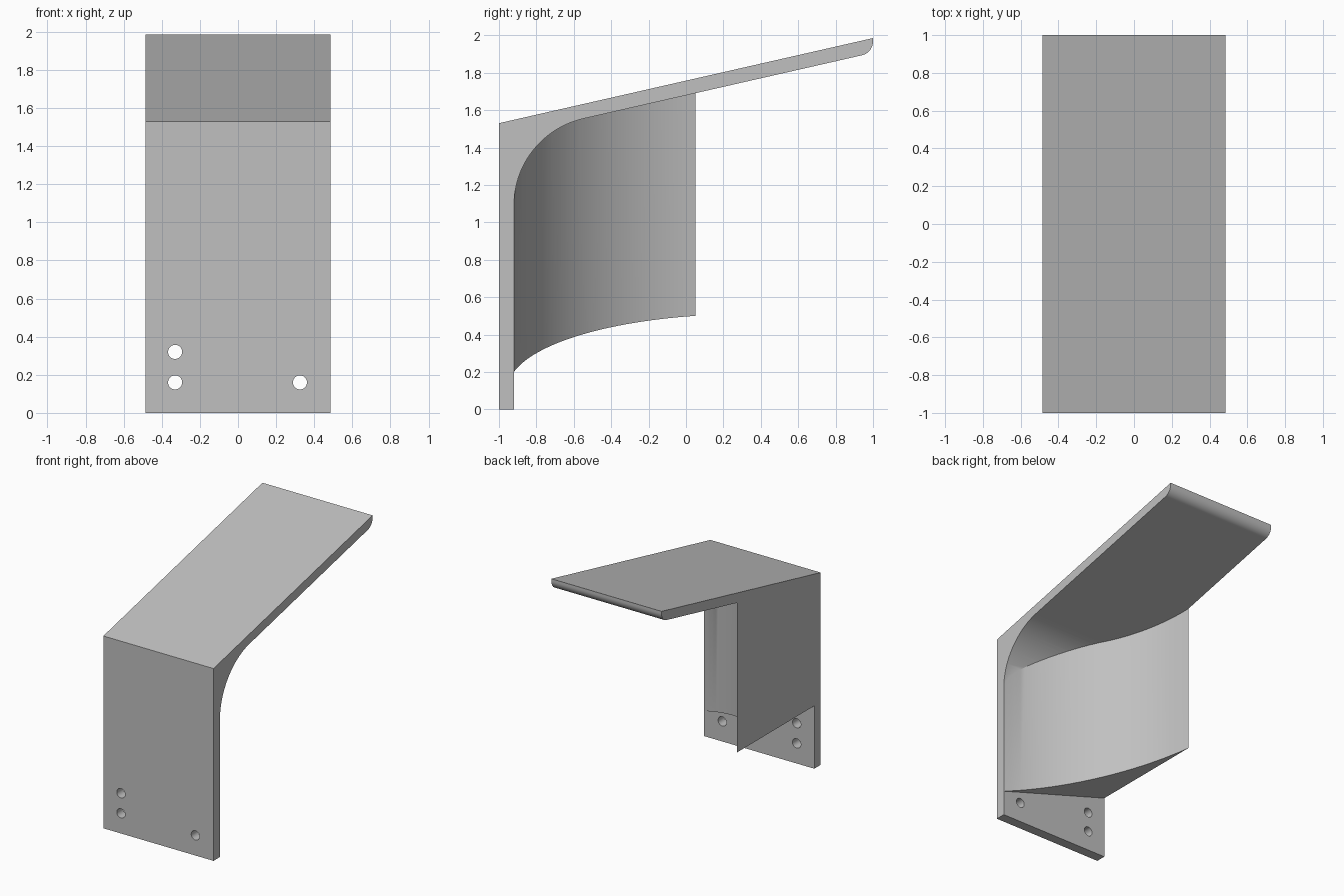
import bpy
import bmesh
from math import sin, cos, pi, atan, tan, radians
from mathutils import Vector

cube = bpy.data.objects.get("Cube")
if cube:
    bpy.data.objects.remove(cube, do_unlink=True)

HALF_W = 0.485
BACK = -0.92            # rear face of the upright plate
SLOPE = 0.2275          # rise of the sloping shelf
TILT = atan(SLOPE)


def top_z(y):
    return 1.7575 + SLOPE * y


def under_z(y):
    return 1.679 + SLOPE * y


def arc(cx, cy, r, a0, a1, n):
    return [(cx + r * cos(a0 + (a1 - a0) * i / n),
             cy + r * sin(a0 + (a1 - a0) * i / n)) for i in range(n + 1)]


def prism(name, lower, upper):
    """Closed solid between two matching loops of points."""
    bm = bmesh.new()
    a = [bm.verts.new(p) for p in lower]
    b = [bm.verts.new(p) for p in upper]
    bm.faces.new(a)
    bm.faces.new(b)
    for i in range(len(a)):
        j = (i + 1) % len(a)
        bm.faces.new((a[i], a[j], b[j], b[i]))
    bmesh.ops.recalc_face_normals(bm, faces=bm.faces)
    mesh = bpy.data.meshes.new(name)
    bm.to_mesh(mesh)
    bm.free()
    obj = bpy.data.objects.new(name, mesh)
    bpy.context.collection.objects.link(obj)
    return obj


def combine(target, other, operation):
    mod = target.modifiers.new(operation.title(), 'BOOLEAN')
    mod.operation = operation
    mod.solver = 'EXACT'
    mod.object = other
    bpy.context.view_layer.objects.active = target
    bpy.ops.object.modifier_apply(modifier=mod.name)
    bpy.data.objects.remove(other, do_unlink=True)


# Upright plate and shelf: one side profile (y, z) with inner fillet and round lip
half_turn = (pi / 2 - TILT) / 2
fillet_r, lip_r = 0.476, 0.077
fillet_z = under_z(BACK) - fillet_r * tan(half_turn)
lip_z = under_z(1) + lip_r * tan(half_turn)
profile = [(-1, 0), (BACK, 0)]
profile += arc(BACK + fillet_r, fillet_z, fillet_r, pi, pi / 2 + TILT, 24)
profile += arc(1 - lip_r, lip_z, lip_r, TILT - pi / 2, 0, 12)
profile += [(1, top_z(1)), (-1, top_z(-1))]
bracket = prism("bracket",
                [(-HALF_W, y, z) for y, z in profile],
                [(HALF_W, y, z) for y, z in profile])

# Curved gusset: flat on one side, hollow arc on the other, slanted underside
start, end = Vector((HALF_W, BACK)), Vector((-HALF_W, 0.05))
sag = 0.2
chord = (end - start).length
radius = (chord * chord / 4 + sag * sag) / (2 * sag)
out = Vector((1, 1)).normalized()
centre = (start + end) / 2 + out * (radius - sag)
ray0, ray1 = start - centre, end - centre
sweep = ray0.angle(ray1)
middle = radians(225)
plan = [(-HALF_W, -0.96), (HALF_W, -0.96), tuple(start)]
plan += arc(centre.x, centre.y, radius, middle + sweep / 2, middle - sweep / 2, 32)[1:-1]
plan += [tuple(end)]
gusset = prism("gusset",
               [(x, y, 0.35 - 0.15 * x / HALF_W) for x, y in plan],
               [(x, y, (top_z(y) + under_z(y)) / 2) for x, y in plan])
combine(bracket, gusset, 'UNION')

# Screw holes through the upright plate
for x, z in ((-0.33, 0.32), (-0.33, 0.16), (0.325, 0.16)):
    ring = arc(x, z, 0.037, 0, 2 * pi, 32)[:-1]
    cutter = prism("hole_cutter",
                   [(u, -1.1, v) for u, v in ring],
                   [(u, -0.8, v) for u, v in ring])
    cutter.hide_render = True
    combine(bracket, cutter, 'DIFFERENCE')

# Finish
grey = bpy.data.materials.new("light_grey")
grey.use_nodes = True
colour = (0.53, 0.53, 0.53, 1)
grey.diffuse_color = colour
grey.node_tree.nodes["Principled BSDF"].inputs["Base Color"].default_value = colour
bracket.data.materials.clear()
bracket.data.materials.append(grey)
for face in bracket.data.polygons:
    face.material_index = 0
bpy.ops.object.select_all(action='DESELECT')
bracket.select_set(True)
bpy.context.view_layer.objects.active = bracket
bpy.ops.object.shade_smooth_by_angle(angle=radians(30))
